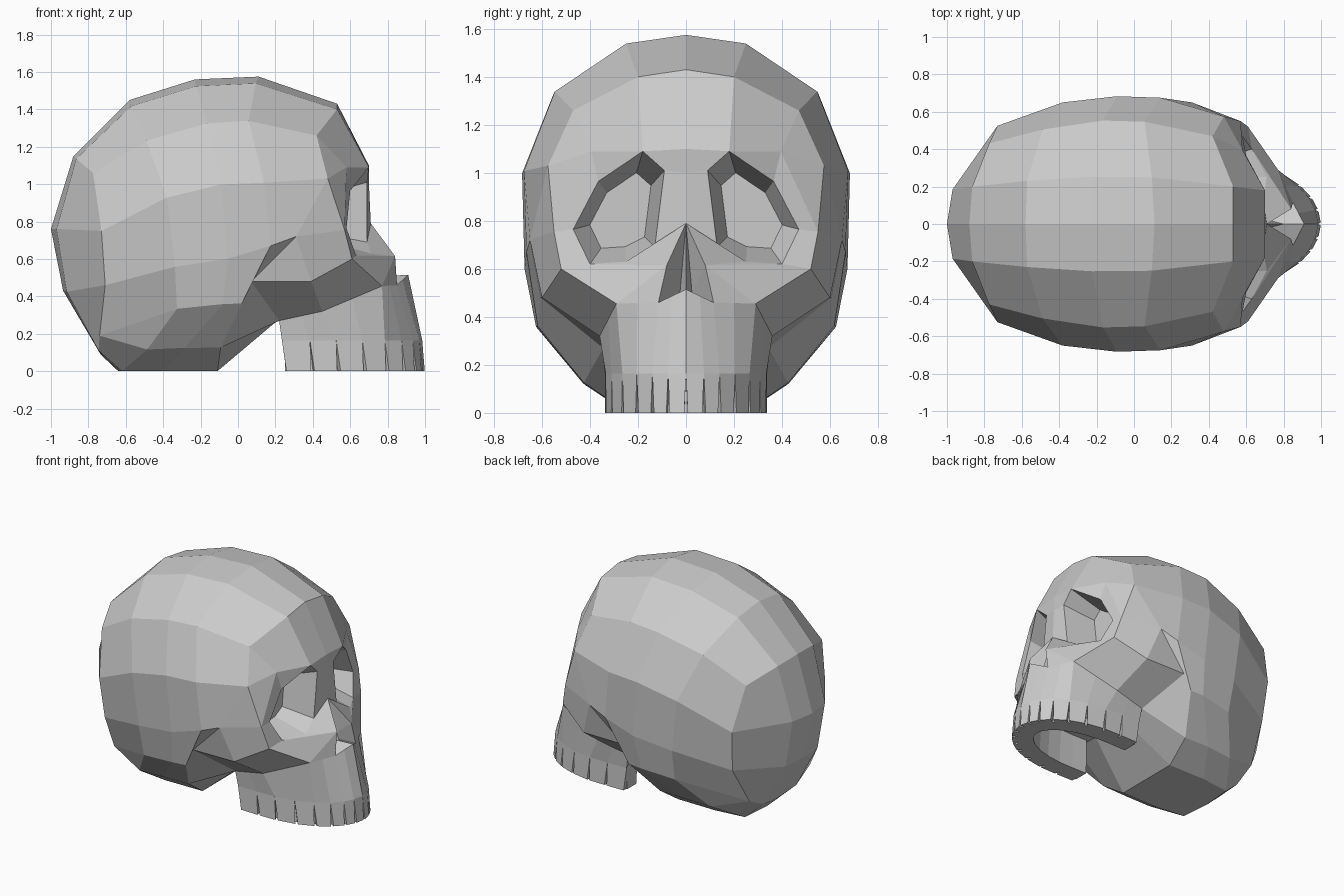
import bpy, bmesh
from mathutils import Vector as V

if "Cube" in bpy.data.objects:
    bpy.data.objects.remove(bpy.data.objects["Cube"])


def add(bm, *pts):
    """One face from points."""
    return bm.faces.new([bm.verts.new(p) for p in pts])


def bridge(bm, a, b):
    """Strip of faces between two rows, dropping repeated points."""
    for i in range(len(a) - 1):
        quad = []
        for p in (a[i], a[i + 1], b[i + 1], b[i]):
            if all((p - q).length > 1e-5 for q in quad):
                quad.append(p)
        if len(quad) > 2:
            add(bm, *quad)


def finish(bm, name):
    """Weld, orient, make the object and mirror it across the midline."""
    bmesh.ops.remove_doubles(bm, verts=bm.verts, dist=1e-4)
    bmesh.ops.recalc_face_normals(bm, faces=bm.faces)
    me = bpy.data.meshes.new(name)
    bm.to_mesh(me)
    bm.free()
    ob = bpy.data.objects.new(name, me)
    bpy.context.collection.objects.link(ob)
    m = ob.modifiers.new("mirror", 'MIRROR')
    m.use_axis = (False, True, False)
    m.merge_threshold = 0.0005
    return ob


# landmarks of the half face (x forward, y sideways, z up)
P = {k: V(c) for k, c in {
    # rim where the cranium meets the face
    "F0": (.53, 0, 1.43), "F1": (.53, .20, 1.40), "F2": (.42, .47, 1.26),
    "F3": (.48, .575, 1.03), "P5": (.31, .65, .72), "K": (.07, .605, .48),
    "B": (.22, .345, .27), "B1": (.21, .15, .27), "B0": (.21, 0, .27),
    # brow, temple and cheekbone
    "b0": (.70, 0, 1.10), "b1": (.70, .18, 1.09), "T1": (.58, .395, 1.09),
    "T2": (.57, .55, .755), "P1": (.61, .52, .60), "P2": (.39, .60, .48),
    "P3": (.45, .36, .32), "P4": (.77, .29, .455),
    # eye opening
    "e0": (.69, .09, 1.01), "e1": (.60, .365, .965), "e2": (.58, .47, .765),
    "e3": (.63, .40, .62), "e4": (.71, .25, .63), "e5": (.69, .13, .69),
    # nose
    "n0": (.70, 0, 1.00), "n1": (.71, 0, .79), "n2": (.84, .08, .615),
    "N3": (.85, .115, .46), "sp": (.91, 0, .515), "c": (.70, .025, .50),
    "c0": (.80, 0, .51),
}.items()}

skull = bmesh.new()

# back of the head: a patch of upright columns
col0 = [V((-.88, 0, 1.15)), V((-1, 0, .76)), V((-.935, 0, .43)), V((-.735, 0, .09))]
col1 = [V((-.865, .20, 1.135)), V((-.97, .185, .76)), V((-.915, .18, .425)), V((-.745, .18, .11))]
col2 = [V((-.775, .43, 1.06)), V((-.73, .525, .75)), V((-.71, .49, .46)), V((-.74, .34, .19))]
bridge(skull, col0, col1)
bridge(skull, col1, col2)

# cranium: rings from back to front (x top, x bottom, z top, z bottom, half width)
section = [(0, 1), (.37, .977), (.81, .85), (1, .64), (.985, .385),
           (.915, .23), (.63, .08), (.36, 0), (0, 0)]
stations = [((-.58, -.64, 1.45, .0, .65), (0, .01, .10, .22, .28, .30, .15, .02, 0)),
            ((-.23, -.40, 1.56, 0, .683), (0, .01, .09, .20, .28, .28, .10, 0, 0)),
            ((.11, -.11, 1.575, 0, .675), (0, -.01, -.02, .11, .20, .08, .0, 0, 0))]
rings = [[col0[0], col1[0], *col2, col2[3], col1[3], col0[3]]]
for (xt, xb, zt, zb, w), shift in stations:
    rings.append([V((xb + (xt - xb) * v + s, u * w, zb + (zt - zb) * v))
                  for (u, v), s in zip(section, shift)])
rings[1][1].y, rings[1][2].y = .23, .505
rings[1][6].y, rings[1][7].y = .42, .22
rings[3][4].z = .67      # temple line rises toward the face
rings.append([P[k] for k in "F0 F1 F2 F3 P5 K B B1 B0".split()])
for a, b in zip(rings, rings[1:]):
    bridge(skull, a, b)

# forehead, temple, cheek and nose surfaces
for f in ("F0 F1 b1 b0", "F1 F2 T1 b1", "F2 F3 T1", "F3 T2 T1", "F3 P5 T2",
          "T2 P5 P2 P1", "P5 K P2", "K B P3 P2", "P1 P2 P3 P4",
          "b1 T1 e1", "T1 T2 e2 e1", "T2 P1 e3 e2", "b0 b1 e0 n0",
          "n0 e0 e5 n1", "n1 e5 e4 n2", "n2 e4 e3", "e3 P1 P4 n2",
          "n2 P4 N3", "n1 n2 c", "n2 N3 c", "N3 sp c0 c", "n1 c c0"):
    add(skull, *[P[k] for k in f.split()])

# eye socket, narrowing inward
rim = [P[k] for k in "e0 b1 e1 e2 e3 e4 e5 e0".split()]
mid = V((.46, .26, .82))
back = []
for p in rim:
    q = p.lerp(mid, .33)
    q.x = .47
    back.append(q)
bridge(skull, rim, back)
add(skull, *back[:-1])

# upper jaw: arch from the rear to the middle front
arch = [(.25, .335), (.40, .338), (.54, .335), (.68, .31), (.80, .265),
        (.89, .205), (.95, .14), (.985, .075), (1, 0)]
TOP = .165


def arch_row(z, sx=1.0, sy=1.0, back=0.0):
    return [V((.25 + (x - .25) * sx - back, y * sy, z)) for x, y in arch]


keys = [P[k] for k in ("B", "P3", "P4", "N3", "sp")]
upper = []
for a, b in zip(keys, keys[1:]):
    upper += [a, a.lerp(b, .5)]
upper.append(keys[-1])
gum = arch_row(TOP, back=.015)
core_top = arch_row(TOP, .95, .92)
core = arch_row(0, .95, .92)
inner = arch_row(0, .80, .60)
roof = arch_row(.25, .78, .58)
for a, b in ((upper, gum), (gum, core_top), (core_top, core), (core, inner), (inner, roof)):
    bridge(skull, a, b)
add(skull, *roof, V((.25, 0, .25)))
add(skull, upper[0], gum[0], core_top[0], core[0], inner[0], roof[0])
add(skull, upper[0], roof[0], V((.25, 0, .25)), P["B0"], P["B1"])
finish(skull, "skull")

# teeth: blocks tapering downward to leave narrow V gaps
teeth = bmesh.new()
low, low_in = arch_row(0), arch_row(0, .94, .90)
top_in = arch_row(TOP, .94, .90)
for i in range(len(arch) - 1):
    g = min(.10, .009 / (low[i + 1] - low[i]).length)
    a, b = low[i].lerp(low[i + 1], g), low[i + 1].lerp(low[i], g)
    c, d = low_in[i].lerp(low_in[i + 1], g), low_in[i + 1].lerp(low_in[i], g)
    add(teeth, gum[i], gum[i + 1], b, a)
    add(teeth, a, b, d, c)
    add(teeth, gum[i], a, c, top_in[i])
    add(teeth, gum[i + 1], top_in[i + 1], d, b)
    add(teeth, c, d, top_in[i + 1], top_in[i])
    add(teeth, gum[i], top_in[i], top_in[i + 1], gum[i + 1])
finish(teeth, "teeth")
